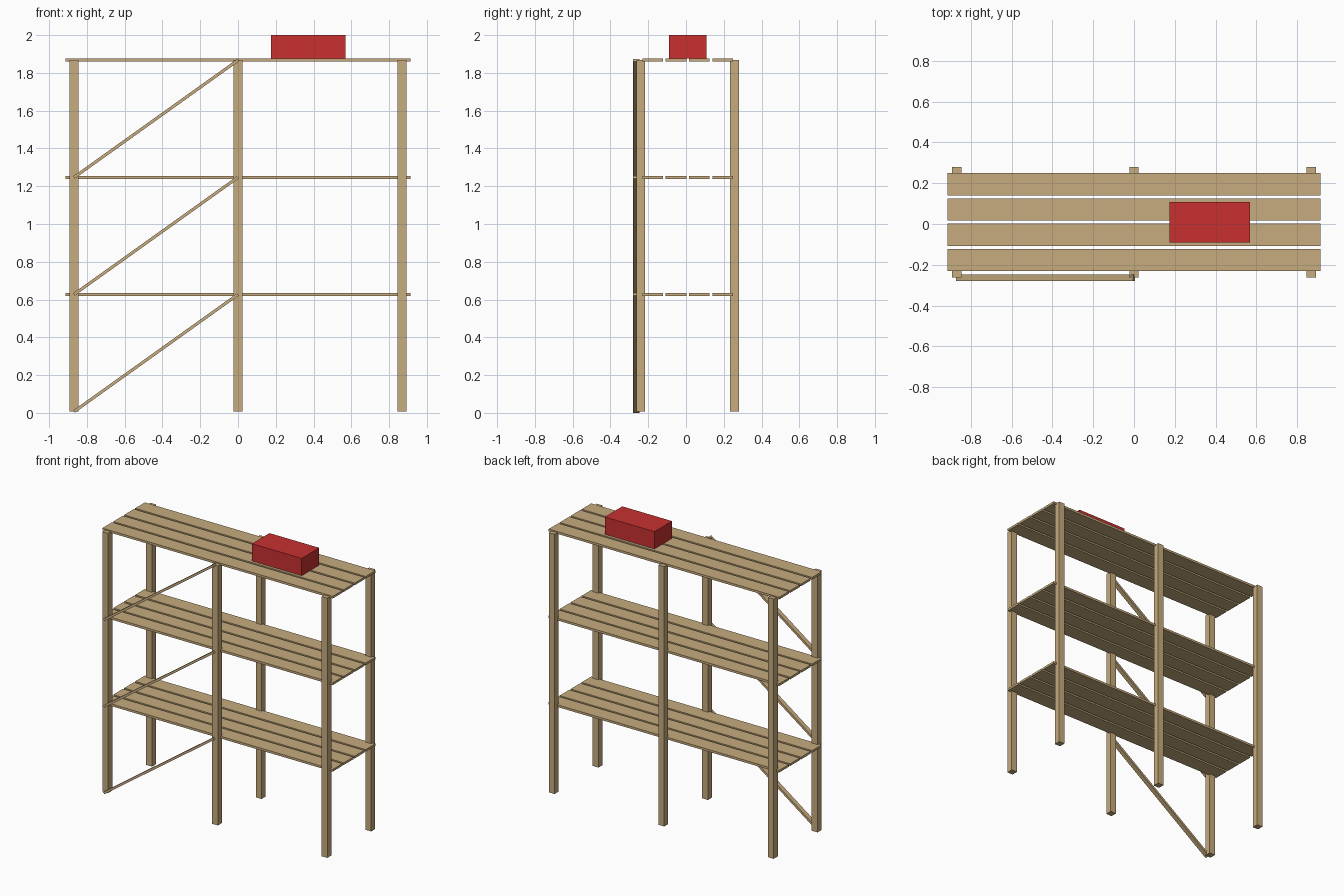
import bpy
from math import atan2, hypot

if "Cube" in bpy.data.objects:
    bpy.data.objects.remove(bpy.data.objects["Cube"])


def material(name, rgb):
    m = bpy.data.materials.new(name)
    m.diffuse_color = (*rgb, 1.0)
    m.use_nodes = True
    m.node_tree.nodes["Principled BSDF"].inputs["Base Color"].default_value = m.diffuse_color
    return m


WOOD = material("pale_wood", (0.57, 0.41, 0.21))
RED = material("red_paint", (0.58, 0.03, 0.03))


def box(name, center, size, mat, tilt=0.0):
    bpy.ops.mesh.primitive_cube_add(size=1, location=center)
    ob = bpy.context.object
    ob.name = name
    ob.scale = size
    bpy.ops.object.transform_apply(location=False, rotation=False, scale=True)
    ob.rotation_euler.y = tilt
    ob.data.materials.append(mat)
    return ob


MID_Y = 0.009        # shelf centre line, pushed back by the front braces
BASE = 0.007         # underside of the posts
STEP = 0.62          # distance between shelves
BAY = 0.868          # distance between posts
POST = 0.046
BOARD = 0.016
HEIGHT = 3 * STEP

# Six upright posts
for side, y in (("front", MID_Y - 0.248), ("back", MID_Y + 0.248)):
    for i, x in zip(("left", "middle", "right"), (-BAY, 0, BAY)):
        box(f"{side}_post_{i}", (x, y, BASE + HEIGHT / 2),
            (POST, POST, HEIGHT), WOOD)

# Three shelves of four planks, each with a diagonal brace below it
for level in range(1, 4):
    z = BASE + level * STEP
    for p in range(4):
        box(f"shelf_{level}_plank_{p + 1}",
            (0, MID_Y + (p - 1.5) * 0.124, z), (1.826, 0.109, BOARD), WOOD)
    box(f"front_brace_{level}", (-BAY / 2, -0.2635, z - STEP / 2),
        (hypot(BAY, STEP), 0.033, BOARD), WOOD, -atan2(STEP, BAY))

# Red box on the top shelf
box("storage_box", (0.371, MID_Y, 1.938), (0.394, 0.198, 0.124), RED)
